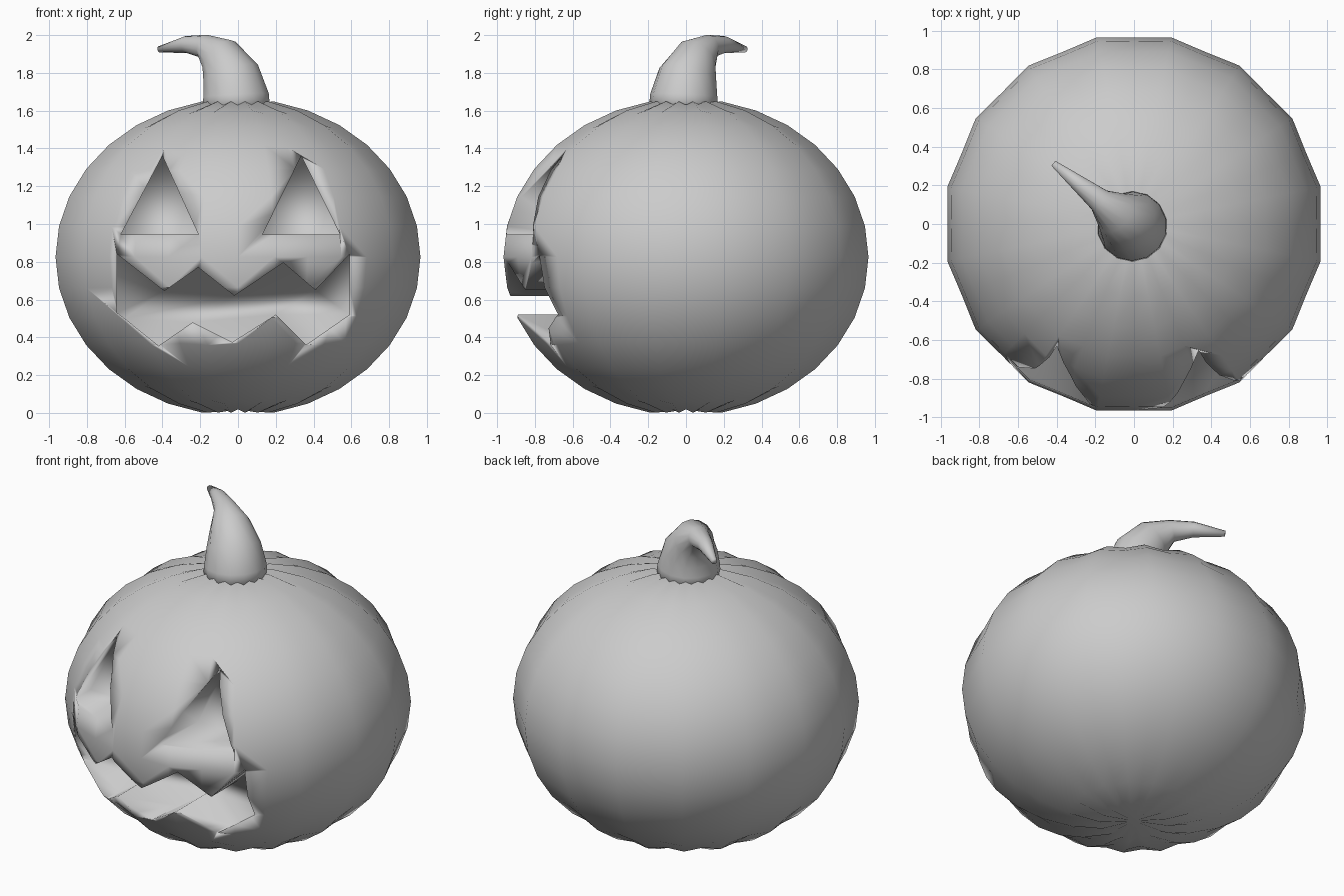
import bpy, bmesh
from math import sin, cos, pi, radians
from mathutils import Vector

if "Cube" in bpy.data.objects:
    bpy.data.objects.remove(bpy.data.objects["Cube"])


def make_object(name, bm):
    bmesh.ops.recalc_face_normals(bm, faces=bm.faces)
    for f in bm.faces:
        f.smooth = True
    mesh = bpy.data.meshes.new(name)
    bm.to_mesh(mesh)
    bm.free()
    ob = bpy.data.objects.new(name, mesh)
    bpy.context.collection.objects.link(ob)
    return ob


def bridge(bm, a, b):
    n = len(a)
    for i in range(n):
        bm.faces.new((a[i], a[(i + 1) % n], b[(i + 1) % n], b[i]))


def cap(bm, ring, pole):
    p = bm.verts.new(pole)
    for i in range(len(ring)):
        bm.faces.new((ring[i], ring[(i + 1) % len(ring)], p))


# Body: 16 ridges with shallow valleys between them, 16 latitude steps
R, H, MID, LOBES, STEPS = 0.985, 0.84, 0.825, 16, 16
bm = bmesh.new()
rings = []
for j in range(1, STEPS):
    t = pi * j / STEPS
    ring = []
    for i in range(LOBES * 2):
        a = pi * i / LOBES
        valley = i % 2 == 0
        r = R * sin(t) * (cos(pi / LOBES) - 0.002 if valley else 1)
        z = MID - H * cos(t) * (0.978 if valley else 1)
        ring.append(bm.verts.new((r * cos(a), r * sin(a), z)))
    rings.append(ring)
for lower, upper in zip(rings, rings[1:]):
    bridge(bm, lower, upper)
cap(bm, rings[0], (0, 0, 0.02))
cap(bm, rings[-1], (0, 0, 1.63))
body = make_object("pumpkin_body", bm)

# Carved face: eye and mouth outlines (x, z) extruded into pockets
eye_left = [(-0.62, 0.945), (-0.21, 0.945), (-0.40, 1.36)]
eye_right = [(0.13, 0.945), (0.54, 0.945), (0.335, 1.36)]
mouth = [(-0.64, 0.84), (-0.39, 0.645), (-0.21, 0.77), (-0.02, 0.62),
         (0.24, 0.795), (0.41, 0.65), (0.59, 0.84), (0.59, 0.52),
         (0.36, 0.36), (0.20, 0.52), (-0.03, 0.375), (-0.24, 0.48),
         (-0.42, 0.355), (-0.60, 0.50), (-0.64, 0.53)]
bm = bmesh.new()
for outline in (eye_left, eye_right, mouth):
    front = [bm.verts.new((x, -1.2, z)) for x, z in outline]
    back = [bm.verts.new((x, -0.58, z)) for x, z in outline]
    bridge(bm, front, back)
    bm.faces.new(front)
    bm.faces.new(back[::-1])
cutter = make_object("face_cutter", bm)
cutter.hide_render = True

mod = body.modifiers.new("carve", 'BOOLEAN')
mod.operation = 'DIFFERENCE'
mod.solver = 'EXACT'
mod.object = cutter
bpy.context.view_layer.objects.active = body
bpy.ops.object.modifier_apply(modifier=mod.name)
bpy.data.objects.remove(cutter)

# Stem: tapered rings bending over towards the back left
# (distance along lean, height, radius, tilt in degrees)
stem_rings = [(0.0, 1.60, 0.185, 0), (0.0, 1.68, 0.178, 4),
              (0.035, 1.79, 0.155, 22), (0.11, 1.885, 0.115, 50),
              (0.215, 1.94, 0.064, 75), (0.34, 1.95, 0.045, 95),
              (0.52, 1.925, 0.017, 98)]
lean = Vector((-0.78, 0.625, 0))
side = Vector((0.625, 0.78, 0))
up = Vector((0, 0, 1))
SIDES = 14
bm = bmesh.new()
rings = []
for s, z, r, tilt in stem_rings:
    a = radians(tilt)
    n = lean * cos(a) - up * sin(a)
    c = Vector((-0.01, -0.012, z)) + lean * s
    rings.append([bm.verts.new(c + r * (n * cos(2 * pi * k / SIDES) + side * sin(2 * pi * k / SIDES)))
                  for k in range(SIDES)])
for lower, upper in zip(rings, rings[1:]):
    bridge(bm, lower, upper)
bm.faces.new(rings[0][::-1])
bm.faces.new(rings[-1])
make_object("stem", bm)
